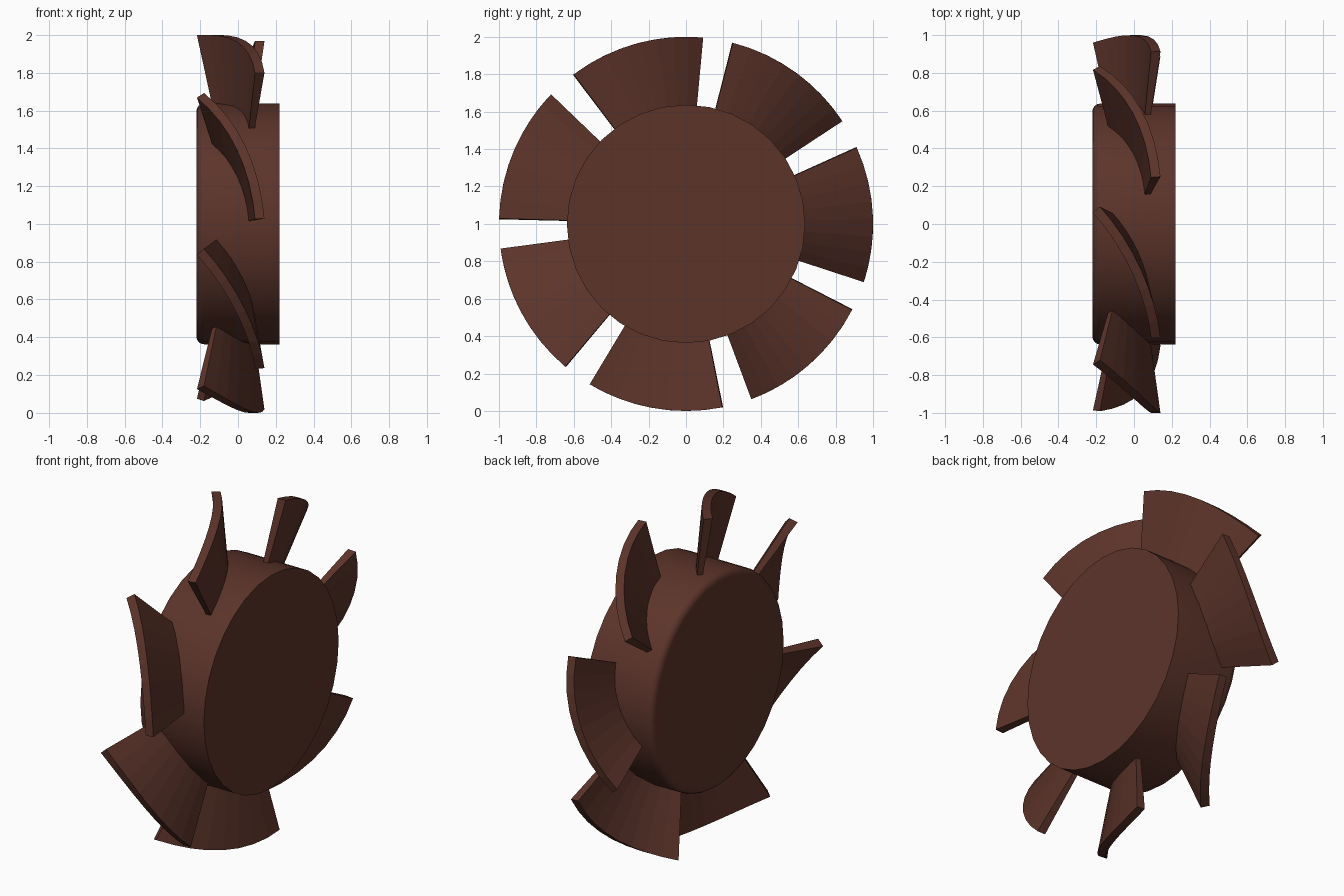
import bpy, bmesh
from math import sin, cos, radians, pi
from mathutils import Matrix

cube = bpy.data.objects.get("Cube")
if cube:
    bpy.data.objects.remove(cube, do_unlink=True)

brown = bpy.data.materials.new("dark brown")
brown.use_nodes = True
colour = (0.107, 0.034, 0.023, 1)
brown.diffuse_color = colour
brown.node_tree.nodes["Principled BSDF"].inputs["Base Color"].default_value = colour

BLADES, SEGMENTS = 7, 8
ROOT, TIP, THICK = 0.55, 1.0, 0.05
START = radians(126.9)               # angle of the first blade's outer end
A0, A1, BEND = radians(5), radians(42), 1.265


def finish(name, bm):
    bmesh.ops.recalc_face_normals(bm, faces=bm.faces)
    mesh = bpy.data.meshes.new(name)
    bm.to_mesh(mesh)
    bm.free()
    mesh.materials.append(brown)
    obj = bpy.data.objects.new(name, mesh)
    obj.location.z = 1
    bpy.context.collection.objects.link(obj)
    return obj


# Hub: drum along x with one softly rounded rim
bm = bmesh.new()
bmesh.ops.create_cone(bm, cap_ends=True, segments=32, radius1=0.637, radius2=0.637,
                      depth=0.44, matrix=Matrix.Rotation(pi / 2, 4, 'Y'))
rim = [e for e in bm.edges if all(v.co.x < -0.2 for v in e.verts)]
bmesh.ops.bevel(bm, geom=rim, offset=0.04, segments=4, profile=0.5, affect='EDGES')
hub = finish("hub", bm)
bpy.context.view_layer.objects.active = hub
hub.select_set(True)
bpy.ops.object.shade_smooth_by_angle(angle=radians(40))
hub.select_set(False)


def section(bm, a):
    """Four corners of the blade where its curve is tilted by a."""
    x = 0.14 - BEND * (cos(A0) - cos(a))
    s = BEND * (sin(a) - sin(A0))
    corners = [(ROOT, 0), (TIP, 0), (TIP, THICK), (ROOT, THICK)]
    ring = []
    for r, t in corners:
        theta = START - (s - t * sin(a))
        ring.append(bm.verts.new(((x - t * cos(a)) * r, r * cos(theta), r * sin(theta))))
    return ring


# Blades: curved plates that widen away from the axis
for k in range(BLADES):
    bm = bmesh.new()
    rings = [section(bm, A0 + (A1 - A0) * i / SEGMENTS) for i in range(SEGMENTS + 1)]
    for p, q in zip(rings, rings[1:]):
        for j in range(4):
            n = (j + 1) % 4
            bm.faces.new((p[j], p[n], q[n], q[j]))
    bm.faces.new(rings[0])
    bm.faces.new(rings[-1])
    blade = finish(f"blade_{k + 1}", bm)
    blade.rotation_euler.x = k * 2 * pi / BLADES
